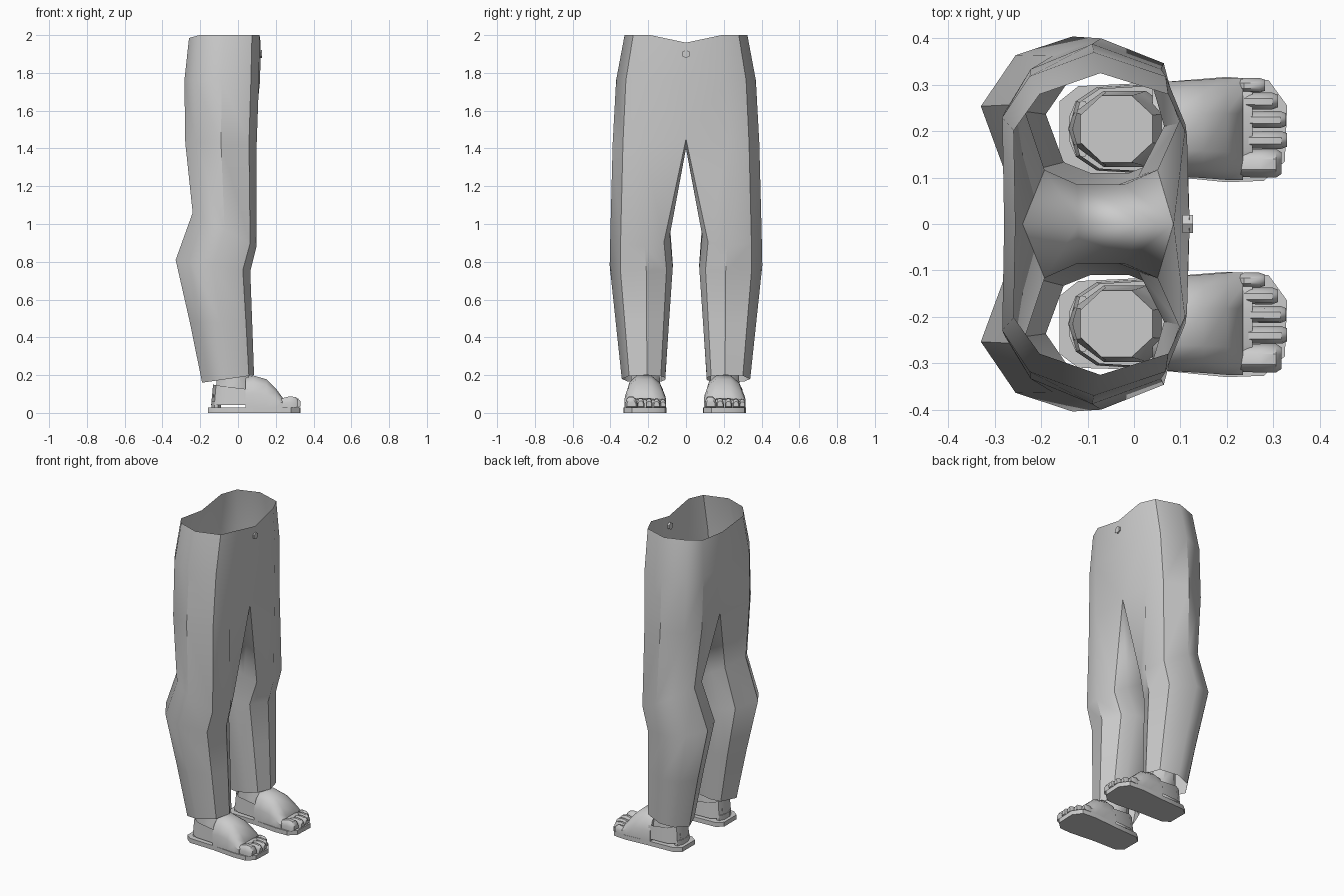
import bpy, bmesh
from math import cos, sin, pi, radians

if "Cube" in bpy.data.objects:
    bpy.data.objects.remove(bpy.data.objects["Cube"])


def make(name, verts, faces, angle=40):
    me = bpy.data.meshes.new(name)
    me.from_pydata(verts, [], faces)
    bm = bmesh.new()
    bm.from_mesh(me)
    bmesh.ops.recalc_face_normals(bm, faces=bm.faces)
    bm.to_mesh(me)
    bm.free()
    ob = bpy.data.objects.new(name, me)
    bpy.context.collection.objects.link(ob)
    bpy.ops.object.select_all(action='DESELECT')
    bpy.context.view_layer.objects.active = ob
    ob.select_set(True)
    bpy.ops.object.shade_smooth_by_angle(angle=radians(angle))
    return ob


def loft(name, rings, caps=True, closed=True, angle=40):
    n = len(rings[0])
    verts = [p for r in rings for p in r]
    faces = []
    for k in range(len(rings) - 1):
        for i in range(n if closed else n - 1):
            j = (i + 1) % n
            faces.append((k*n + i, k*n + j, (k+1)*n + j, (k+1)*n + i))
    if caps:
        faces += [tuple(range(n)), tuple(range((len(rings)-1)*n, len(rings)*n))]
    return make(name, verts, faces, angle)


# Trousers: one half with a leg ring that opens up above the crotch
shape = [(.72, .1), (1, .42), (.8, .83), (0, 1), (-.62, .88), (-1, .55),
         (-.72, .1), (-.3, 0), (.3, 0)]
hip = [(1, 0), (.97, .58), (.76, .86), (0, 1), (-.68, .86), (-.97, .62), (-.95, 0)]
# z, tilt, back x, front x, inner y, outer y
legs = [(.18, .02, -.19, .085, .11, .34),
        (.48, 0, -.255, .075, .09, .372),
        (.78, -.03, -.33, .065, .07, .404),
        (.97, -.09, -.24, .098, .085, .40)]
hips = [(1.43, -.285, .105, .388), (1.76, -.29, .117, .37), (1.97, -.265, .12, .325)]
verts, faces, rows = [], [], []


def row(points):
    rows.append(list(range(len(verts), len(verts) + len(points))))
    verts.extend(points)


for z, tilt, xb, xf, yi, yo in legs:
    row([((xb+xf)/2 + u*(xf-xb)/2, yi + v*(yo-yi), z + tilt*u) for u, v in shape])
for k, (z, xb, xf, yo) in enumerate(hips):
    pts = []
    for i, (u, v) in enumerate(hip):
        zz = z
        if k == 2:
            zz = 1.96 if i in (0, 6) else (1.985 if i == 5 else 2.0)
        pts.append(((xb+xf)/2 + u*(xf-xb)/2, v*yo, zz))
    if k == 0:
        pts[0] = (.085, 0, 1.45)
        pts[6] = (-.24, 0, 1.44)
        pts += [(-.12, 0, 1.4), (.02, 0, 1.4)]
    row(pts)
for k in range(len(rows) - 1):
    a, b = rows[k], rows[k+1]
    for i in range(9 if k < 4 else 6):
        j = (i + 1) % 9
        faces.append((a[i], a[j], b[j], b[i]))
trousers = make("trousers", verts, faces, 38)
mirror = trousers.modifiers.new("mirror", 'MIRROR')
mirror.use_axis = (False, True, False)
mirror.use_clip = True
mirror.merge_threshold = .002

# Waist button
loft("button", [[(x, .022*cos(i*pi/3 + pi/6), 1.9 + .022*sin(i*pi/3 + pi/6))
                 for i in range(6)] for x in (.105, .127)])


def octagon(x0, x1, w, z, cy):
    cx, rx = (x0+x1)/2, (x1-x0)/2
    return [(cx + rx*cos((i+.5)*pi/4)/cos(pi/8), cy + w*sin((i+.5)*pi/4)/cos(pi/8), z)
            for i in range(8)]


def arch(x, w, h, cy, z=.028):
    prof = [(-1, 0), (-1, .45), (-.82, .8), (-.45, 1), (.3, 1), (.75, .78), (1, .4), (1, 0)]
    return [(x, cy + y*w, z + t*(h-z)) for y, t in prof]


# Feet: identical copies in sandals, toes towards +x
for side, cy in (("left", .205), ("right", -.215)):
    # Sandal sole
    outline = [(-.16, -.065), (-.12, -.095), (.05, -.1), (.2, -.115), (.28, -.112), (.325, -.07),
               (.33, .05), (.29, .105), (.2, .112), (.05, .1), (-.12, .092), (-.16, .06)]
    loft(side + "_sole", [[(x, cy + y, z) for x, y in outline] for z in (0, .028)])
    # Ankle and heel
    loft(side + "_ankle", [octagon(-.13, .09, .078, .042, cy), octagon(-.13, .09, .082, .09, cy),
                           octagon(-.115, .07, .078, .15, cy), octagon(-.115, .04, .072, .26, cy)])
    loft(side + "_heel_pad", [octagon(-.14, -.09, .06, z, cy) for z in (.025, .06)])
    # Heel strap, a U-shaped band
    path = [(.06, -.098), (-.08, -.09), (-.125, -.06), (-.142, 0), (-.125, .06), (-.08, .09), (.06, .098)]
    tops = [.125, .14, .147, .15, .147, .14, .125]
    loft(side + "_heel_strap", [[(x, cy + y, .042) for x, y in path],
                                [(x*.93, cy + y*.95, t) for (x, y), t in zip(path, tops)]],
         caps=False, closed=False)
    # Broad strap over the instep
    loft(side + "_instep_strap", [arch(.04, .1, .185, cy), arch(.08, .102, .198, cy),
                                  arch(.15, .106, .178, cy), arch(.2, .11, .13, cy),
                                  arch(.235, .11, .082, cy)])
    # Forefoot
    loft(side + "_forefoot", [arch(.2, .1, .085, cy), arch(.255, .1, .07, cy)])
    # Toes, big toe on the low-y side: y, half width, tip x, height
    for n, (y, w, tip, h) in enumerate([(-.074, .031, .318, .088), (-.024, .019, .33, .08),
                                        (.02, .018, .328, .078), (.06, .018, .31, .076),
                                        (.094, .016, .282, .074)]):
        loft(f"{side}_toe_{n+1}", [arch(.225, w*.95, h*.85, cy + y), arch(tip-.045, w, h, cy + y),
                                   arch(tip-.012, w, h*.95, cy + y),
                                   arch(tip, w*.75, h*.78, cy + y, .035)])
